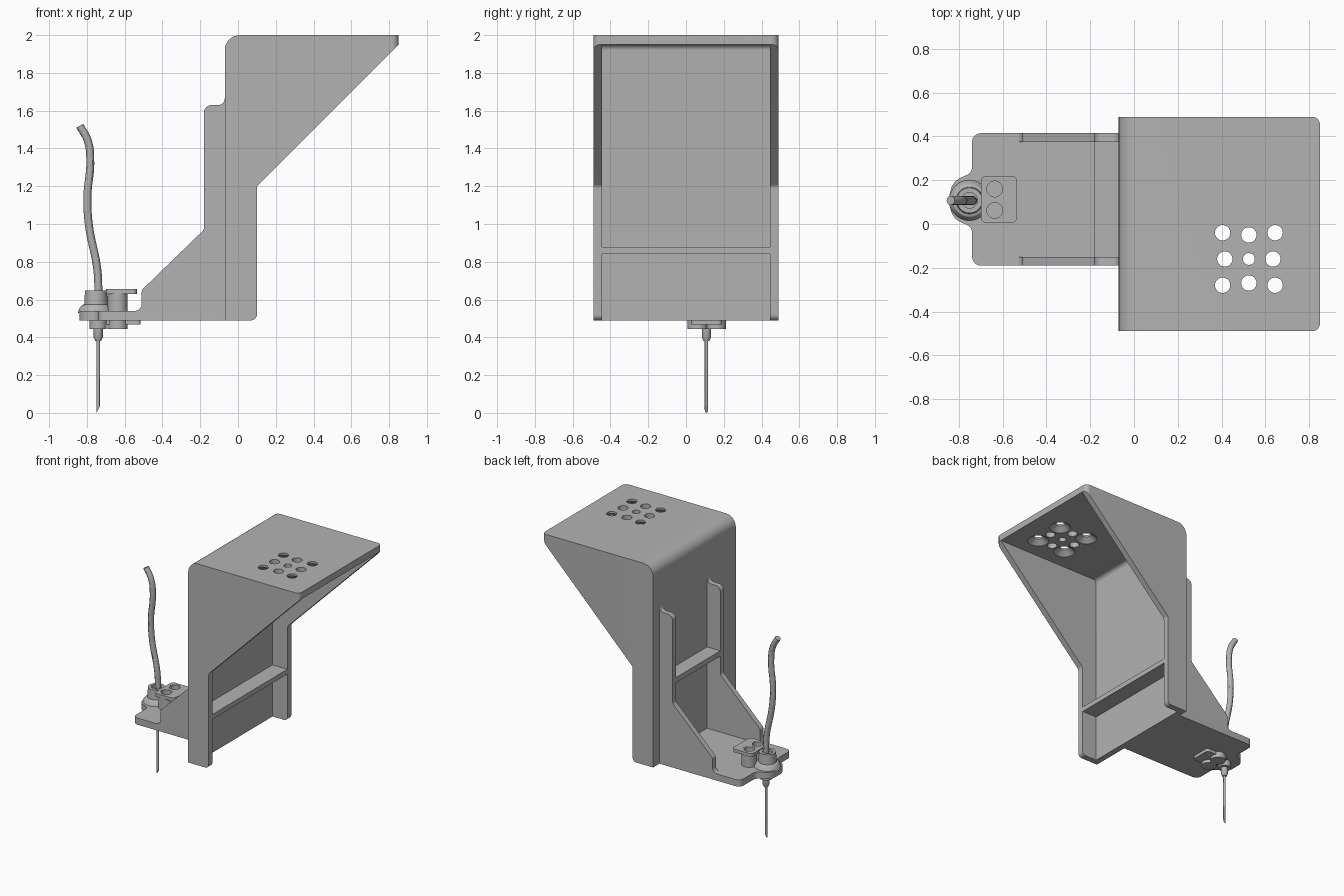
import bpy, bmesh, math
from mathutils import Vector

if "Cube" in bpy.data.objects:
    bpy.data.objects.remove(bpy.data.objects["Cube"], do_unlink=True)

grey = bpy.data.materials.new("plain_grey")
grey.use_nodes = True
grey.diffuse_color = (0.45, 0.45, 0.45, 1)
grey.node_tree.nodes["Principled BSDF"].inputs["Base Color"].default_value = grey.diffuse_color


def finish(name, bm):
    bmesh.ops.remove_doubles(bm, verts=bm.verts, dist=1e-5)
    bmesh.ops.recalc_face_normals(bm, faces=bm.faces)
    mesh = bpy.data.meshes.new(name)
    bm.to_mesh(mesh)
    bm.free()
    mesh.materials.append(grey)
    obj = bpy.data.objects.new(name, mesh)
    bpy.context.collection.objects.link(obj)
    return obj


def rounded(corners, steps=8):
    """Turn (u, v, radius) corners into an outline with filleted corners."""
    out = []
    for i, (u, v, r) in enumerate(corners):
        p = Vector((u, v))
        if r == 0:
            out.append(p)
            continue
        a = (Vector(corners[i - 1][:2]) - p).normalized()
        b = (Vector(corners[(i + 1) % len(corners)][:2]) - p).normalized()
        half = a.angle(b) / 2
        centre = p + (a + b).normalized() * r / math.sin(half)
        start = p + a * r / math.tan(half) - centre
        end = p + b * r / math.tan(half) - centre
        turn = start.angle(end)
        for k in range(steps + 1):
            t = k / steps
            arc = start * math.sin((1 - t) * turn) + end * math.sin(t * turn)
            out.append(centre + arc / math.sin(turn))
    return out


def prism(name, corners, low, high, axis):
    """Extrude an outline along y (outline in x, z) or z (outline in x, y)."""
    bm = bmesh.new()
    place = (lambda p, d: (p.x, d, p.y)) if axis == "y" else (lambda p, d: (p.x, p.y, d))
    face = bm.faces.new([bm.verts.new(place(p, low)) for p in rounded(corners)])
    moved = bmesh.ops.extrude_face_region(bm, geom=[face])["geom"]
    verts = [g for g in moved if isinstance(g, bmesh.types.BMVert)]
    shift = Vector(place(Vector((0, 0)), high - low))
    bmesh.ops.translate(bm, verts=verts, vec=shift)
    return finish(name, bm)


def box(name, x0, x1, y0, y1, z0, z1, r=0):
    return prism(name, [(x0, y0, r), (x1, y0, r), (x1, y1, r), (x0, y1, r)], z0, z1, "z")


def lathe(name, profile, x, y, steps=32):
    bm = bmesh.new()
    verts = [bm.verts.new((x + r, y, z)) for r, z in profile]
    edges = [bm.edges.new(pair) for pair in zip(verts, verts[1:])]
    bmesh.ops.spin(bm, geom=verts + edges, cent=(x, y, 0), axis=(0, 0, 1),
                   angle=2 * math.pi, steps=steps)
    return finish(name, bm)


def boolean(obj, cutter, operation="DIFFERENCE"):
    mod = obj.modifiers.new("cut", "BOOLEAN")
    mod.operation, mod.object, mod.solver = operation, cutter, "EXACT"
    cutter.hide_render = True
    bpy.context.view_layer.objects.active = obj
    bpy.ops.object.modifier_apply(modifier=mod.name)
    bpy.data.objects.remove(cutter, do_unlink=True)


# Main bracket: solid side profile, hollowed between the side walls
half, wall = 0.49, 0.445
body = prism("main_bracket", [(-0.07, 0.49, 0), (0.1, 0.49, 0.03), (0.1, 1.2, 0.03),
                              (0.85, 1.95, 0), (0.85, 2, 0), (-0.07, 2, 0.08)], -half, half, "y")
boolean(body, prism("pocket", [(-0.025, 0.3, 0), (1, 0.3, 0), (1, 1.95, 0),
                               (-0.025, 1.95, 0.03)], -wall, wall, "y"))
boolean(body, prism("plan_outline", [(-0.2, -half, 0), (0.85, -half, 0.035),
                                     (0.85, half, 0.035), (-0.2, half, 0)], 0, 3, "z"), "INTERSECT")

# Mounting holes, the four corner ones countersunk underneath
for i in (-1, 0, 1):
    for j in (-1, 0, 1):
        reach = 0.12 if i and j else 0.11
        r = 0.035 if i or j else 0.027
        sink = 0.075 if i and j else r
        boolean(body, lathe("hole", [(0, 1.9), (sink, 1.9), (sink, 1.952), (r, 1.985), (r, 2.1), (0, 2.1)],
                            0.525 + i * reach, -0.16 + j * reach))

# Stiffening ribs on both sides of the back wall
box("inner_rib", -0.03, 0.098, -wall, wall, 0.84, 0.877)
box("outer_rib", -0.18, -0.06, -0.15, 0.375, 1.11, 1.15)

# Arm plate with a rounded nose, and its two gussets
prism("arm_plate", [(-0.065, -0.19, 0), (-0.065, 0.415, 0), (-0.74, 0.415, 0.04),
                    (-0.74, 0.235, 0.04), (-0.84, 0.19, 0.08), (-0.84, 0.03, 0.08),
                    (-0.74, -0.015, 0.04), (-0.74, -0.19, 0.04)], 0.49, 0.54, "z")
for side, y in (("right", -0.19), ("left", 0.375)):
    prism(side + "_gusset", [(-0.05, 0.53, 0), (-0.55, 0.53, 0), (-0.55, 0.54, 0),
                             (-0.51, 0.54, 0.038), (-0.51, 0.65, 0.03), (-0.18, 0.97, 0.03),
                             (-0.18, 1.63, 0.04), (-0.07, 1.63, 0.035), (-0.07, 1.68, 0),
                             (-0.05, 1.68, 0)], y, y + 0.04, "y")

# Clamp around the needle: plates above and below, joined by two screw posts
nx, ny = -0.74, 0.108
clamp_top = box("clamp_top", -0.70, -0.535, 0.005, 0.22, 0.63, 0.655, 0.025)
clamp_base = box("clamp_base", -0.70, -0.515, 0.03, 0.19, 0.467, 0.495, 0.02)
for side, y in (("right", 0.062), ("left", 0.16)):
    boolean(clamp_top, lathe("post_hole", [(0, 0.5), (0.042, 0.5), (0.042, 0.8), (0, 0.8)], -0.637, y))
    lathe(side + "_post", [(0, 0.445), (0.053, 0.445), (0.053, 0.632), (0.042, 0.632),
                           (0.042, 0.654), (0.036, 0.654), (0.036, 0.615), (0, 0.615)], -0.637, y)

# Socket, lower collar and hub
lathe("socket", [(0, 0.53), (0.095, 0.53), (0.09, 0.55), (0.075, 0.57), (0.062, 0.575),
                 (0.058, 0.648), (0.036, 0.648), (0.036, 0.63), (0, 0.63)], nx - 0.012, ny)
lathe("lower_collar", [(0, 0.5), (0.045, 0.5), (0.045, 0.445), (0, 0.445)], nx, ny)
lathe("needle_hub", [(0, 0.46), (0.024, 0.46), (0.024, 0.40), (0.015, 0.38), (0, 0.38)], nx, ny, 24)

# Needle with a slanted tip
needle = lathe("needle", [(0, 0.39), (0.009, 0.39), (0.009, 0.018), (0, 0.018)], nx, ny, 16)
for v in needle.data.vertices:
    if v.co.z < 0.1:
        v.co.z += (v.co.x - nx) * 2

# Flexible tube
curve = bpy.data.curves.new("tube", "CURVE")
curve.dimensions = "3D"
curve.bevel_depth = 0.021
curve.bevel_resolution = 4
curve.use_fill_caps = True
spline = curve.splines.new("BEZIER")
path = [(-0.738, 0.63), (-0.745, 0.76), (-0.79, 1.0), (-0.797, 1.15), (-0.782, 1.33),
        (-0.795, 1.44), (-0.838, 1.52)]
spline.bezier_points.add(len(path) - 1)
for point, (x, z) in zip(spline.bezier_points, path):
    point.co = (x, ny, z)
    point.handle_left_type = point.handle_right_type = "AUTO"
curve.materials.append(grey)
tube = bpy.data.objects.new("tube", curve)
bpy.context.collection.objects.link(tube)
bpy.ops.object.select_all(action="DESELECT")
tube.select_set(True)
bpy.context.view_layer.objects.active = tube
bpy.ops.object.convert(target="MESH")

# Smooth curved faces, keep hard edges
for obj in bpy.context.scene.objects:
    if obj.type == "MESH":
        obj.select_set(True)
        bpy.context.view_layer.objects.active = obj
bpy.ops.object.shade_smooth_by_angle(angle=math.radians(30))
